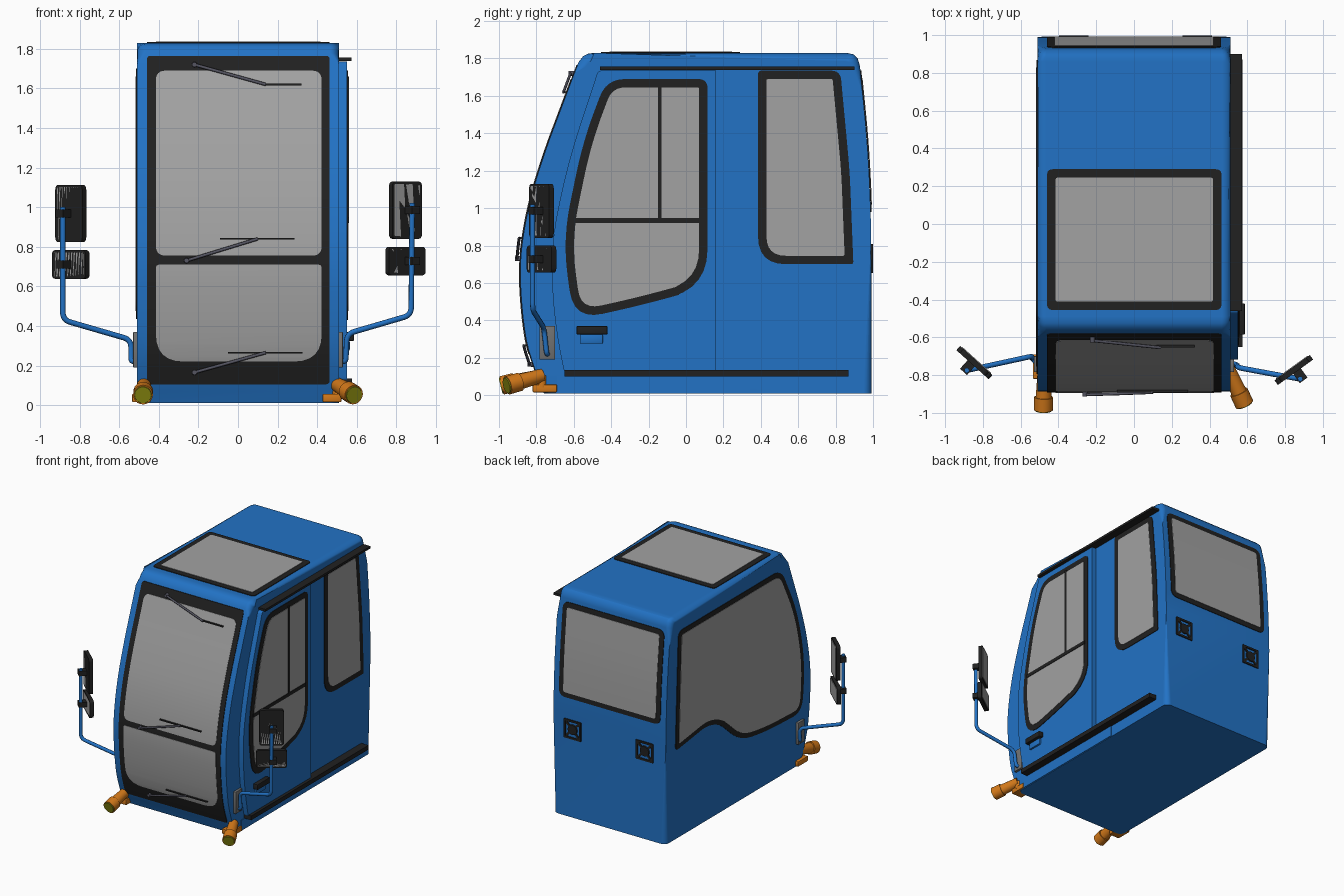
import bpy, bmesh, math
from mathutils import Vector, Matrix, Euler

if "Cube" in bpy.data.objects:
    bpy.data.objects.remove(bpy.data.objects["Cube"])


def material(name, r, g, b):
    m = bpy.data.materials.new(name)
    m.use_nodes = True
    m.diffuse_color = (r, g, b, 1)
    m.node_tree.nodes["Principled BSDF"].inputs["Base Color"].default_value = (r, g, b, 1)
    return m


BLUE = material("blue paint", 0.016, 0.17, 0.56)
BLACK = material("black rubber", 0.015, 0.015, 0.015)
GLASS = material("grey glass", 0.36, 0.36, 0.36)
ORANGE = material("orange plastic", 0.65, 0.19, 0.01)
LENS = material("olive lens", 0.24, 0.24, 0.005)
STEEL = material("wiper steel", 0.09, 0.09, 0.12)
BRACKET = material("bracket grey", 0.17, 0.17, 0.17)
made = []


def finish(name, bm, mat):
    bmesh.ops.recalc_face_normals(bm, faces=bm.faces)
    me = bpy.data.meshes.new(name)
    bm.to_mesh(me)
    bm.free()
    me.materials.append(mat)
    ob = bpy.data.objects.new(name, me)
    bpy.context.scene.collection.objects.link(ob)
    made.append(ob)
    return ob


def rounded(pts, closed=True, steps=6):
    """Round each corner; the last number of a point is the cut length."""
    out, n = [], len(pts)
    co = [Vector(p[:-1]) for p in pts]
    for i, v in enumerate(co):
        t = pts[i][-1]
        if t == 0 or (not closed and i in (0, n - 1)):
            out.append(v)
            continue
        a = v + (co[i - 1] - v).normalized() * t
        b = v + (co[(i + 1) % n] - v).normalized() * t
        for k in range(steps + 1):
            s = k / steps
            out.append(a * (1 - s) ** 2 + v * 2 * s * (1 - s) + b * s * s)
    return out


def inset(pts, d):
    n, out = len(pts), []
    co = [Vector(p[:2]) for p in pts]
    area = sum(co[i - 1].x * co[i].y - co[i].x * co[i - 1].y for i in range(n))
    sign = 1 if area > 0 else -1
    for i, v in enumerate(co):
        e1, e2 = (v - co[i - 1]).normalized(), (co[(i + 1) % n] - v).normalized()
        n1, n2 = Vector((-e1.y, e1.x)) * sign, Vector((-e2.y, e2.x)) * sign
        turn = sign * math.atan2(e1.x * e2.y - e1.y * e2.x, e1.dot(e2))
        p = v + (n1 + n2) * (d / (1 + n1.dot(n2)))
        out.append((p.x, p.y, max(pts[i][2] - d * math.tan(turn / 2), 0.01)))
    return out


def rect(a0, a1, b0, b1, t=0.0):
    return [(a0, b0, t), (a1, b0, t), (a1, b1, t), (a0, b1, t)]


def panel(name, pts, place, mat, thick=0.005, cuts=()):
    """A flat outline given thickness and laid on a surface by place(a, b, height)."""
    bm = bmesh.new()
    bm.faces.new([bm.verts.new((p.x, p.y, 0)) for p in rounded(pts)])
    for c in cuts:
        bmesh.ops.bisect_plane(bm, geom=bm.verts[:] + bm.edges[:] + bm.faces[:],
                               plane_co=(0, c, 0), plane_no=(0, 1, 0))
    ret = bmesh.ops.extrude_face_region(bm, geom=bm.faces[:])
    for v in ret["geom"]:
        if isinstance(v, bmesh.types.BMVert):
            v.co.z = thick
    for v in bm.verts:
        v.co = place(*v.co)
    return finish(name, bm, mat)


def window(name, pts, place, trim=0.045, cuts=()):
    panel(name + "_seal", pts, place, BLACK, 0.005, cuts)
    panel(name + "_glass", inset(pts, trim), place, GLASS, 0.008, cuts)


def box(name, centre, size, mat, rot=(0, 0, 0), bevel=0.0):
    bm = bmesh.new()
    m = Matrix.Translation(centre) @ Euler(rot).to_matrix().to_4x4() @ Matrix.Diagonal((*size, 1))
    bmesh.ops.create_cube(bm, size=1, matrix=m)
    if bevel:
        bmesh.ops.bevel(bm, geom=bm.edges[:], offset=bevel, segments=2, affect='EDGES', profile=0.5)
    return finish(name, bm, mat)


def cone(name, a, b, r1, r2, mat):
    a, b = Vector(a), Vector(b)
    m = Matrix.Translation((a + b) / 2) @ (b - a).to_track_quat('Z', 'Y').to_matrix().to_4x4()
    bm = bmesh.new()
    bmesh.ops.create_cone(bm, cap_ends=True, segments=24, radius1=r1, radius2=r2,
                          depth=(b - a).length, matrix=m)
    return finish(name, bm, mat)


def rod(name, pts, r, mat):
    cu = bpy.data.curves.new(name, 'CURVE')
    cu.dimensions, cu.bevel_depth, cu.bevel_resolution, cu.use_fill_caps = '3D', r, 2, True
    sp = cu.splines.new('POLY')
    sp.points.add(len(pts) - 1)
    for p, co in zip(sp.points, pts):
        p.co = (*co, 1)
    cu.materials.append(mat)
    bpy.context.scene.collection.objects.link(bpy.data.objects.new(name, cu))


def curve_fn(keys):
    """Smooth function through (z, y) keys."""
    n = len(keys)
    slope = [(keys[min(i + 1, n - 1)][1] - keys[max(i - 1, 0)][1]) /
             (keys[min(i + 1, n - 1)][0] - keys[max(i - 1, 0)][0]) for i in range(n)]

    def f(z):
        i = max(k for k in range(n - 1) if k == 0 or keys[k][0] <= z)
        (z0, y0), (z1, y1) = keys[i], keys[i + 1]
        h = z1 - z0
        s = (z - z0) / h
        return (y0 * (1 + 2 * s) * (1 - s) ** 2 + slope[i] * h * s * (1 - s) ** 2
                + y1 * s * s * (3 - 2 * s) + slope[i + 1] * h * s * s * (s - 1))
    return f


front = curve_fn([(0.01, -0.76), (0.13, -0.805), (0.3, -0.855), (0.6, -0.885), (0.8, -0.877),
                  (1.05, -0.83), (1.31, -0.75), (1.54, -0.665), (1.78, -0.575)])
back = curve_fn([(0.01, 0.993), (0.85, 0.99), (1.3, 0.972), (1.76, 0.93)])
HALF, ROOF = 0.51, 1.83
on_front = lambda a, b, h: Vector((a, front(b) - h, b))
on_back = lambda a, b, h: Vector((a, back(b) + h, b))
on_roof = lambda a, b, h: Vector((a, b, ROOF + h))
on_right = lambda a, b, h: Vector((HALF + h, a, b))
on_door = lambda a, b, h: Vector((HALF + 0.04 + h, a, b))
on_left = lambda a, b, h: Vector((-HALF - h, a, b))

# Cab shell: side profile extruded across, with rounded side edges
levels = [0.01 + 1.77 * i / 30 for i in range(31)]
profile = [(front(z), z) for z in levels] + [(-0.55, 1.812), (-0.525, 1.825), (-0.49, ROOF),
           (0.86, ROOF), (0.895, 1.822), (0.918, 1.8)]
profile += [(back(z), z) for z in (1.76, 1.6, 1.45, 1.3, 1.15, 1.0, 0.85, 0.01)]
bm = bmesh.new()
f = bm.faces.new([bm.verts.new((-HALF, y, z)) for y, z in profile])
bm.faces.new([bm.verts.new((HALF, y, z)) for y, z in profile])
bm.verts.ensure_lookup_table()
n = len(profile)
for i in range(n):
    j = (i + 1) % n
    bm.faces.new([bm.verts[i], bm.verts[j], bm.verts[n + j], bm.verts[n + i]])
sides = [e for e in bm.edges if abs(e.verts[0].co.x - e.verts[1].co.x) < 0.01
         and max(v.co.z for v in e.verts) > 0.02]
bmesh.ops.bevel(bm, geom=sides, offset=0.045, segments=4, affect='EDGES', profile=0.5)
shell = finish("cab_shell", bm, BLUE)

# Windscreen in two panes
panel("windscreen_seal", rect(-0.46, 0.463, 0.105, 1.765, 0.02), on_front, BLACK, 0.005, levels)
panel("windscreen_upper_glass", rect(-0.415, 0.423, 0.755, 1.69, 0.05), on_front, GLASS, 0.008, levels)
panel("windscreen_lower_glass", [(-0.415, 0.22, 0.14), (0.423, 0.22, 0.14), (0.423, 0.71, 0.02),
      (-0.415, 0.71, 0.02)], on_front, GLASS, 0.008, levels)

# Roof hatch and rear window
window("roof_hatch", rect(-0.46, 0.463, -0.455, 0.29, 0.03), on_roof)
window("rear_window", rect(-0.46, 0.46, 0.98, 1.735, 0.06), on_back, 0.04, levels)

# Large window on the left-hand wall
window("left_window", [(0.87, 0.735, 0.04), (0.46, 0.79, 0.08), (0.3, 0.74, 0.08), (0.03, 0.5, 0.15),
       (-0.3, 0.45, 0.15), (-0.77, 0.43, 0.12), (-0.81, 0.82, 0.22), (-0.71, 1.28, 0.2),
       (-0.5, 1.7, 0.1), (0.83, 1.7, 0.06)], on_left, 0.04)

# Door, its window and glazing bars
door = panel("door", [(0.16, 0.12, 0), (-0.65, 0.12, 0.02), (-0.705, 0.38, 0.2), (-0.725, 0.8, 0.2),
             (-0.63, 1.25, 0.2), (-0.47, 1.735, 0.02), (0.16, 1.735, 0)], on_right, BLUE, 0.04)
window("door_window", [(0.115, 1.69, 0.05), (-0.425, 1.69, 0.1), (-0.55, 1.36, 0.18),
       (-0.66, 0.83, 0.2), (-0.6, 0.4, 0.16), (-0.2, 0.49, 0.17), (0.115, 0.58, 0.2)], on_door)
panel("door_window_rail", rect(-0.6, 0.08, 0.92, 0.948), on_door, BLACK, 0.012)
panel("door_window_post", rect(-0.15, -0.13, 0.935, 1.66), on_door, BLACK, 0.012)
box("door_handle", (0.567, -0.503, 0.347), (0.04, 0.165, 0.045), BLACK, bevel=0.005)
box("handle_pocket", (0.555, -0.505, 0.3), (0.02, 0.12, 0.05), BLUE, bevel=0.006)

# Rear quarter window, rails and sill on the door side
window("quarter_window", [(0.385, 0.7, 0.15), (0.895, 0.7, 0.015), (0.875, 1.2, 0.1),
       (0.825, 1.735, 0.05), (0.385, 1.735, 0.02)], on_right)
box("upper_rail", (0.54, 0.22, 1.748), (0.065, 1.36, 0.018), BLACK)
box("lower_rail", (0.54, 0.11, 0.118), (0.07, 1.52, 0.035), BLACK)
panel("sill_plate", rect(-0.69, 0.34, 0.015, 0.1), on_right, BLUE, 0.005)

# Wipers: arm, blade and pivot
for label, x0, z0, x1, z1, b0, b1 in (("upper", -0.22, 1.72, 0.14, 1.62, 0.12, 0.32),
                                      ("middle", -0.26, 0.73, 0.1, 0.84, -0.09, 0.285),
                                      ("lower", -0.22, 0.165, 0.14, 0.265, -0.05, 0.325)):
    path = [on_front(x0 + (x1 - x0) * k / 6, z0 + (z1 - z0) * k / 6, 0.02) for k in range(7)]
    rod(label + "_wiper_arm", path, 0.008, STEEL)
    box(label + "_wiper_blade", on_front((b0 + b1) / 2, z1, 0.01), (b1 - b0, 0.02, 0.009), BLACK)
    cone(label + "_wiper_pivot", on_front(x0, z0, 0), on_front(x0, z0, 0.03), 0.014, 0.012, STEEL)

# Rear vents: square frame, hub and crossed blades
for x in (0.335, -0.32):
    for s in (-1, 1):
        box("vent_frame_side", (x + s * 0.07, 0.993, 0.73), (0.016, 0.012, 0.15), BLACK)
        box("vent_frame_rail", (x, 0.993, 0.73 + s * 0.07), (0.15, 0.012, 0.016), BLACK)
        box("vent_blade", (x, 0.993, 0.73), (0.19, 0.01, 0.018), BLACK, (0, s * math.pi / 4, 0))
    cone("vent_hub", (x, 0.985, 0.73), (x, 0.999, 0.73), 0.045, 0.04, BLACK)

# Mirrors on bent arms, with glass facing the rear
arms = {1: [(0.52, -0.74, 0.22, 0), (0.545, -0.745, 0.22, 0.02), (0.55, -0.76, 0.36, 0.04),
            (0.875, -0.82, 0.455, 0.04), (0.88, -0.82, 1.02, 0)],
        -1: [(-0.52, -0.73, 0.22, 0), (-0.54, -0.71, 0.22, 0.02), (-0.54, -0.7, 0.33, 0.04),
             (-0.885, -0.775, 0.43, 0.04), (-0.885, -0.775, 1.0, 0)]}
for s, side, slope, cy in ((1, "left", 0.72, -0.785), (-1, "right", -0.9, -0.745)):
    rod(side + "_mirror_arm", rounded(arms[s], closed=False), 0.014, BLUE)
    box(side + "_arm_bracket", (s * 0.517, -0.742, 0.28), (0.026, 0.085, 0.18), BRACKET, bevel=0.004)
    along = Vector((1, slope, 0)).normalized()
    normal = Vector((-along.y, along.x, 0))
    drop = 0 if s > 0 else -0.017
    for label, w, z0, z1 in (("upper", 0.092, 0.84, 1.13), ("lower", 0.115, 0.655, 0.8)):
        base = Vector((s * 0.855, cy, drop))
        put = lambda a, b, h: base + along * a + normal * h + Vector((0, 0, b))
        shape = rect(-w, w, z0, z1, 0.025)
        panel(f"{side}_{label}_mirror_case", shape, put, BLACK, 0.03)
        panel(f"{side}_{label}_mirror_glass", inset(shape, 0.012), put, GLASS, 0.034)
        box(f"{side}_{label}_mirror_clamp", put(s * 0.01, (z0 + z1) / 2, -0.025),
            (0.05, 0.07, 0.04), BLACK, (0, 0, math.atan(slope)))

# Front lamps at the lower corners
for side, bx, a, b in (("left", 0.475, (0.5, -0.77, 0.105), (0.585, -0.955, 0.052)),
                       ("right", -0.488, (-0.475, -0.79, 0.1), (-0.48, -0.985, 0.052))):
    a, b = Vector(a), Vector(b)
    step = (b - a).normalized()
    box(side + "_lamp_base", (bx, -0.755, 0.036), (0.095, 0.13, 0.042), ORANGE, bevel=0.006)
    cone(side + "_lamp_stem", (a.x, a.y, 0.04), a, 0.025, 0.025, ORANGE)
    cone(side + "_lamp_body", a, a.lerp(b, 0.65), 0.036, 0.042, ORANGE)
    cone(side + "_lamp_rim", a.lerp(b, 0.65), b, 0.05, 0.05, ORANGE)
    cone(side + "_lamp_lens", b, b + step * 0.006, 0.044, 0.042, LENS)

# Smooth shading with sharp edges kept
bpy.ops.object.select_all(action='DESELECT')
for ob in made:
    ob.select_set(True)
bpy.context.view_layer.objects.active = shell
bpy.ops.object.shade_smooth_by_angle(angle=math.radians(30))
for ob in (shell, door):
    ob.modifiers.new("even_normals", 'WEIGHTED_NORMAL').keep_sharp = True
